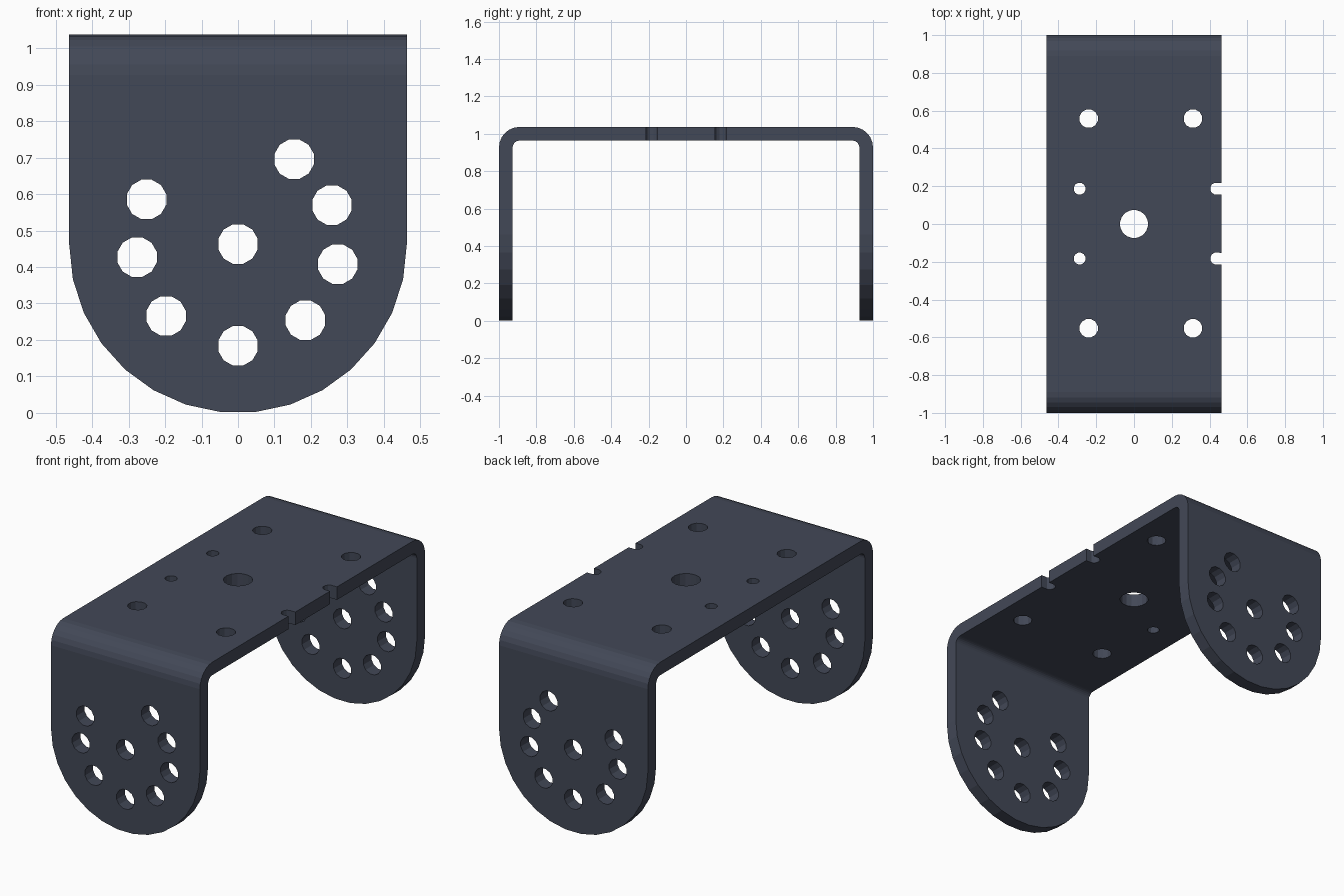
import bpy, bmesh
from math import sin, cos, pi, radians

if "Cube" in bpy.data.objects:
    bpy.data.objects.remove(bpy.data.objects["Cube"])

W, TOP, T = 0.463, 1.037, 0.073      # half width, height, sheet thickness
R_OUT, R_IN = 0.11, 0.037            # bend radii


def arc(cx, cy, r, a0, a1, n):
    return [(cx + r * cos(radians(a0 + (a1 - a0) * i / n)),
             cy + r * sin(radians(a0 + (a1 - a0) * i / n))) for i in range(n + 1)]


def circle(cx, cy, r, n=12):
    return arc(cx, cy, r, 15, 375, n)[:-1]


def prism(bm, outline, place, lo, hi):
    """Extrude a 2D outline from lo to hi; place(u, v, d) gives the 3D point."""
    a = [bm.verts.new(place(u, v, lo)) for u, v in outline]
    b = [bm.verts.new(place(u, v, hi)) for u, v in outline]
    n = len(a)
    bm.faces.new(a)
    bm.faces.new(b[::-1])
    for i in range(n):
        j = (i + 1) % n
        bm.faces.new((a[j], a[i], b[i], b[j]))


def make(name, bm):
    bmesh.ops.recalc_face_normals(bm, faces=bm.faces[:])
    me = bpy.data.meshes.new(name)
    bm.to_mesh(me)
    bm.free()
    ob = bpy.data.objects.new(name, me)
    bpy.context.collection.objects.link(ob)
    return ob


def along_x(u, v, d): return (d, u, v)
def along_y(u, v, d): return (u, d, v)
def along_z(u, v, d): return (u, v, d)


def boolean(ob, cutter, op):
    m = ob.modifiers.new(op, 'BOOLEAN')
    m.object, m.operation, m.solver = cutter, op, 'EXACT'
    bpy.context.view_layer.objects.active = ob
    bpy.ops.object.modifier_apply(modifier=m.name)
    bpy.data.objects.remove(cutter)


# bent sheet: U profile swept across the width
outer = [(1, 0)] + arc(1 - R_OUT, TOP - R_OUT, R_OUT, 0, 90, 6)
inner = [(1 - T, 0)] + arc(1 - T - R_IN, TOP - T - R_IN, R_IN, 0, 90, 6)
u_profile = (outer + [(-y, z) for y, z in reversed(outer)]
             + [(-y, z) for y, z in inner] + inner[::-1])
bm = bmesh.new()
prism(bm, u_profile, along_x, -W, W)
bracket = make("bracket", bm)

# rounded flange ends
bm = bmesh.new()
prism(bm, [(W + 0.0, TOP + 0.2), (-W, TOP + 0.2)] + arc(0, W, W, 180, 360, 15),
      along_y, -1.2, 1.2)
boolean(bracket, make("end_shape", bm), 'INTERSECT')

# holes through both flanges: a centre hole and a partial ring
bm = bmesh.new()
prism(bm, circle(0, W, 0.056), along_y, -1.2, 1.2)
for a in (-90, -48.5, -11.4, 22.5, 56.5, 154, 187.4, 225):
    x, z = 0.279 * cos(radians(a)), W + 0.279 * sin(radians(a))
    prism(bm, circle(x, z, 0.056), along_y, -1.2, 1.2)

# holes through the top plate, with two open notches on the right edge
lo, hi = TOP - 0.2, TOP + 0.2
prism(bm, circle(0, 0, 0.075, 16), along_z, lo, hi)
for s in (-1, 1):
    for x in (-0.24, 0.312):
        prism(bm, circle(x, s * 0.555 + 0.003, 0.05), along_z, lo, hi)
    y = s * 0.185 + 0.002
    prism(bm, circle(-0.288, y, 0.032), along_z, lo, hi)
    notch = arc(0.435, y, 0.032, 75, 285, 7) + [(0.6, y - 0.029), (0.6, y + 0.029)]
    prism(bm, notch, along_z, lo, hi)
boolean(bracket, make("hole_cutters", bm), 'DIFFERENCE')

# dark blue-grey metal
mat = bpy.data.materials.new("dark_metal")
mat.diffuse_color = (0.055, 0.065, 0.095, 1)
mat.use_nodes = True
mat.node_tree.nodes["Principled BSDF"].inputs["Base Color"].default_value = mat.diffuse_color
bracket.data.materials.clear()
bracket.data.materials.append(mat)
for p in bracket.data.polygons:
    p.material_index = 0
